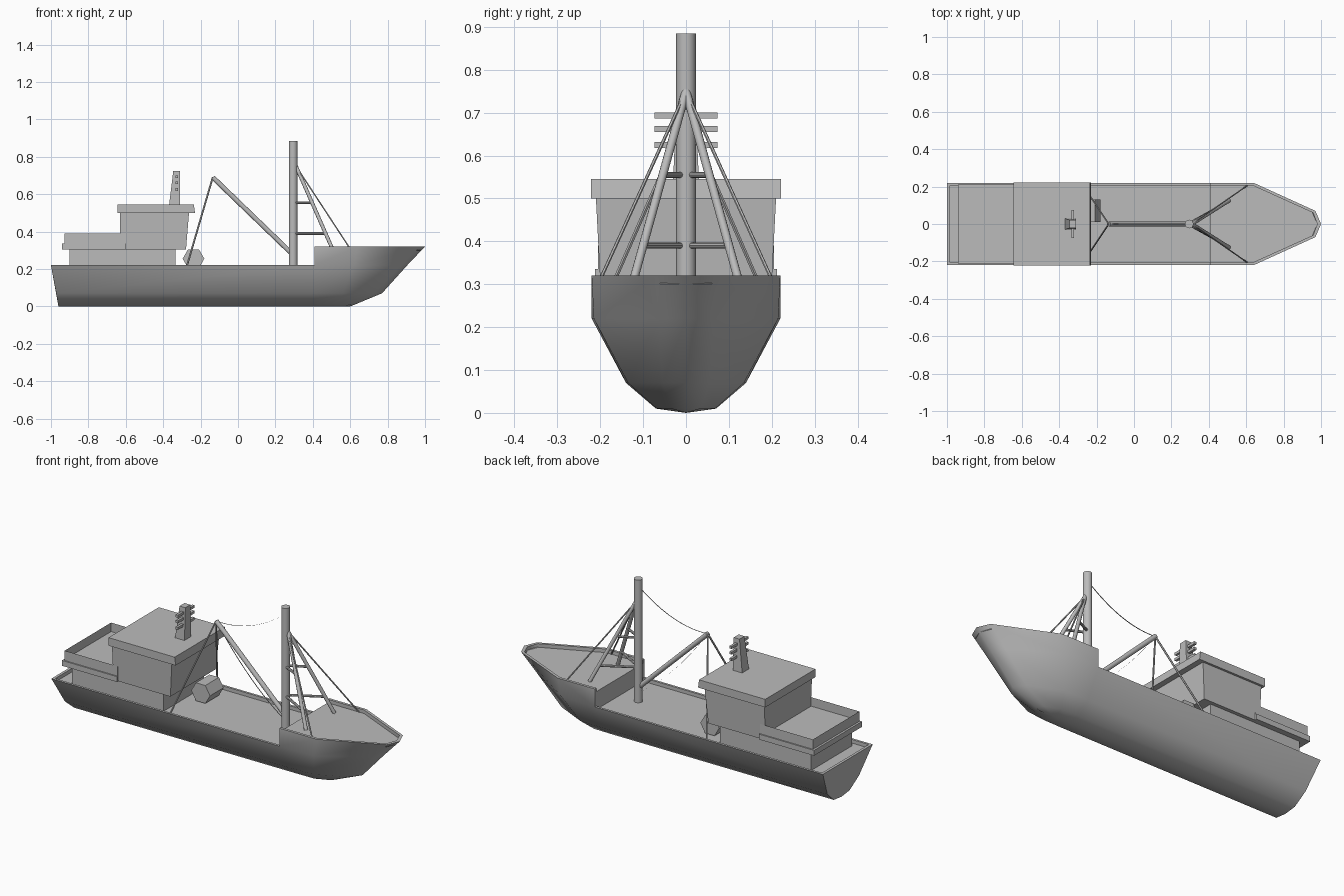
import bpy, bmesh, math
from mathutils import Vector

cube = bpy.data.objects.get("Cube")
if cube:
    bpy.data.objects.remove(cube)

grey = bpy.data.materials.new("mid_grey")
grey.use_nodes = True
colour = (0.5, 0.5, 0.5, 1)
grey.diffuse_color = colour
grey.node_tree.nodes["Principled BSDF"].inputs["Base Color"].default_value = colour


def finish(name, bm, smooth=None):
    mesh = bpy.data.meshes.new(name)
    bm.to_mesh(mesh)
    bm.free()
    mesh.materials.append(grey)
    obj = bpy.data.objects.new(name, mesh)
    bpy.context.collection.objects.link(obj)
    if smooth:
        bpy.ops.object.select_all(action="DESELECT")
        obj.select_set(True)
        bpy.context.view_layer.objects.active = obj
        bpy.ops.object.shade_smooth_by_angle(angle=math.radians(smooth))
    return obj


def block(name, low, high, recess=0):
    """Tapered box; low and high are (x0, x1, half width, z)."""
    bm = bmesh.new()
    rings = []
    for x0, x1, w, z in (low, high):
        rings.append([bm.verts.new(p) for p in
                      ((x0, -w, z), (x1, -w, z), (x1, w, z), (x0, w, z))])
    a, b = rings
    bm.faces.new(a[::-1])
    top = bm.faces.new(b)
    for i in range(4):
        j = (i + 1) % 4
        bm.faces.new((a[i], a[j], b[j], b[i]))
    if recess:
        bmesh.ops.inset_region(bm, faces=[top], thickness=0.012)
        floor = bmesh.ops.extrude_face_region(bm, geom=[top])["geom"]
        bmesh.ops.translate(bm, vec=(0, 0, -recess),
                            verts=[v for v in floor if isinstance(v, bmesh.types.BMVert)])
        bmesh.ops.delete(bm, geom=[top], context="FACES")
    return finish(name, bm)


def rod(name, start, end, radius, sides=12, smooth=40):
    start, end = Vector(start), Vector(end)
    bm = bmesh.new()
    bmesh.ops.create_cone(bm, cap_ends=True, segments=sides, radius1=radius,
                          radius2=radius, depth=(end - start).length)
    obj = finish(name, bm, smooth)
    obj.location = (start + end) / 2
    obj.rotation_mode = "QUATERNION"
    obj.rotation_quaternion = (end - start).to_track_quat("Z", "Y")
    return obj


def ribbon(name, start, end, sag, width=0.003, steps=12):
    """Thin flat line hanging between two points."""
    bm = bmesh.new()
    last = None
    for i in range(steps + 1):
        t = i / steps
        p = Vector(start).lerp(Vector(end), t) - Vector((0, 0, 4 * sag * t * (1 - t)))
        pair = [bm.verts.new(p + Vector((0, s * width, 0))) for s in (-1, 1)]
        if last:
            bm.faces.new((last[0], pair[0], pair[1], last[1]))
        last = pair
    finish(name, bm)


# Hull half: rows run from stern to stem, then mirror across the centreline
STEP, RIM, DECK, FOREDECK = 0.41, 0.22, 0.20, 0.30
bm = bmesh.new()


def row(points, z):
    return [bm.verts.new((x, y, z)) for x, y in points]


def strip(lower, upper):
    for i in range(len(lower) - 1):
        bm.faces.new((lower[i], lower[i + 1], upper[i + 1], upper[i]))


keel = row([(-0.96, 0), (STEP, 0), (0.5, 0), (0.56, 0), (0.6, 0)], 0)
bilge = row([(-0.962, 0.07), (STEP, 0.07), (0.52, 0.068), (0.6, 0.035), (0.625, 0)], 0.01)
chine = row([(-0.972, 0.14), (STEP, 0.14), (0.56, 0.135), (0.73, 0.055), (0.77, 0)], 0.07)
sheer = row([(-1, 0.22), (STEP, 0.22), (0.62, 0.215), (0.87, 0.065), (0.905, 0)], RIM)
bow = row([(STEP, 0.22), (0.64, 0.22), (0.97, 0.07), (1, 0)], 0.32)
strip(keel, bilge)
strip(bilge, chine)
strip(chine, sheer)
strip(sheer[1:], bow)

# Transom, bulwark rims and sunken decks
stern = row([(-1, 0)], RIM)[0]
bm.faces.new((keel[0], bilge[0], chine[0], sheer[0], stern))
aft_path = [(-0.985, 0), (-0.985, 0.207), (STEP, 0.207)]
aft_in, aft_floor = row(aft_path, RIM), row(aft_path, DECK)
strip([stern, sheer[0], sheer[1]], aft_in)
strip(aft_in, aft_floor)
fore_path = [(STEP, 0.205), (0.636, 0.205), (0.957, 0.06), (0.98, 0)]
fore_in, fore_floor = row(fore_path, 0.32), row(fore_path, FOREDECK)
strip(bow, fore_in)
strip(fore_in, fore_floor)
step_low, step_high = row([(STEP, 0)], DECK)[0], row([(STEP, 0)], FOREDECK)[0]
bm.faces.new(aft_floor + [step_low])
bm.faces.new(fore_floor + [step_high])
bm.faces.new((step_low, aft_floor[2], aft_in[2], sheer[1], bow[0],
              fore_in[0], fore_floor[0], step_high))
bmesh.ops.recalc_face_normals(bm, faces=bm.faces)
if sum(f.normal.z for f in bm.faces if f.calc_center_median().z < 0.02) > 0:
    bmesh.ops.reverse_faces(bm, faces=bm.faces)
hull = finish("hull", bm, 50)
mirror = hull.modifiers.new("mirror", "MIRROR")
mirror.use_axis = (False, True, False)

# Deckhouse
block("lower_house", (-0.9, -0.335, 0.18, DECK), (-0.9, -0.335, 0.18, 0.31))
block("aft_platform", (-0.94, -0.6, 0.212, 0.305), (-0.94, -0.6, 0.212, 0.335))
block("aft_parapet", (-0.928, -0.6, 0.205, 0.335), (-0.928, -0.6, 0.205, 0.39), 0.05)
block("wheelhouse", (-0.63, -0.278, 0.2, 0.305), (-0.632, -0.262, 0.21, 0.5))
block("wheelhouse_roof", (-0.645, -0.23, 0.222, 0.5), (-0.645, -0.236, 0.222, 0.545))

# Signal post with crossbars
block("signal_post", (-0.368, -0.31, 0.03, 0.545), (-0.346, -0.31, 0.022, 0.725))
for z in (0.625, 0.662, 0.693):
    block("signal_crossbar", (-0.334, -0.32, 0.074, z - 0.007),
          (-0.334, -0.32, 0.074, z + 0.007))

# Winch drum
rod("winch_drum", (-0.238, 0.01, 0.255), (-0.238, 0.13, 0.255), 0.058, 6, None)
drum = bpy.data.objects["winch_drum"]
drum.rotation_quaternion = (Vector((0, 1, 0)).to_track_quat("Z", "X"))

# Mast, boom and rigging
tip = Vector((-0.135, 0, 0.69))
rod("mast", (0.295, 0, DECK), (0.295, 0, 0.885), 0.023, 16)
rod("boom", (0.29, 0, 0.28), tip, 0.013)
head = Vector((0.31, 0, 0.75))
for side in (-1, 1):
    foot = Vector((0.508, side * 0.125, FOREDECK))
    rod("mast_leg", head, foot, 0.01)
    for z in (0.555, 0.39):
        joint = head.lerp(foot, (head.z - z) / (head.z - foot.z))
        rod("mast_rung", (0.31, side * 0.012, z), joint, 0.007, 8)
    rod("forward_stay", head, (0.605, side * 0.205, FOREDECK), 0.004, 6)
    rod("boom_guy", tip, (-0.275, side * 0.21, RIM - 0.01), 0.005, 6)
ribbon("topping_line", (0.29, 0, 0.84), tip, 0.045)
ribbon("hoist_line", (0.29, 0, 0.25), tip, 0.04)
